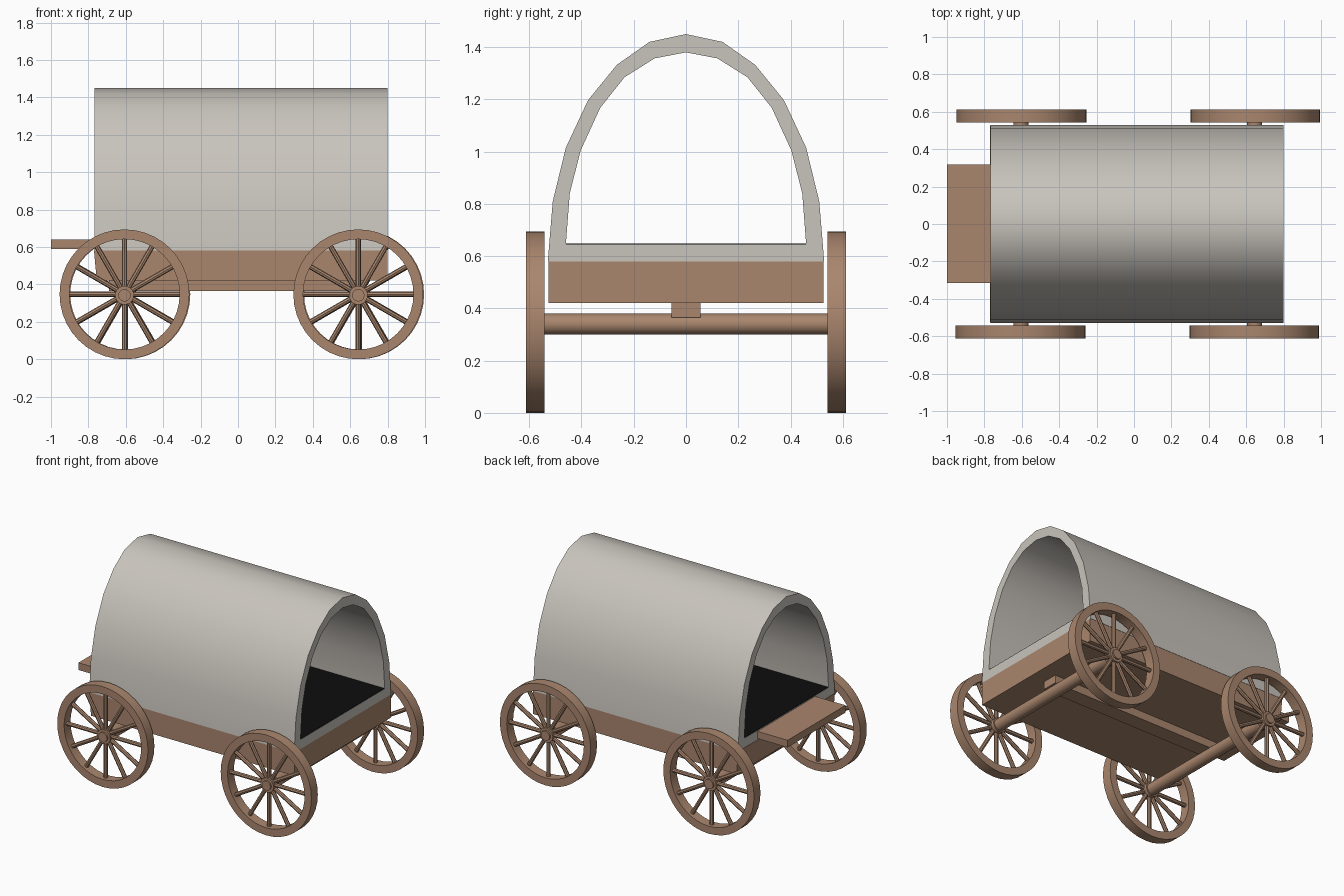
import bpy, bmesh, math
from mathutils import Matrix, Vector

if "Cube" in bpy.data.objects:
    bpy.data.objects.remove(bpy.data.objects["Cube"])


def material(name, rgb):
    m = bpy.data.materials.new(name)
    m.diffuse_color = (*rgb, 1)
    m.use_nodes = True
    m.node_tree.nodes["Principled BSDF"].inputs["Base Color"].default_value = m.diffuse_color
    return m


WOOD = material("brown wood", (0.40, 0.24, 0.155))
CANVAS = material("pale canvas", (0.58, 0.55, 0.505))
BLACK = material("black floor", (0.004, 0.004, 0.004))


def finish(name, bm, mat, smooth=None):
    bmesh.ops.recalc_face_normals(bm, faces=bm.faces)
    mesh = bpy.data.meshes.new(name)
    bm.to_mesh(mesh)
    bm.free()
    mesh.materials.append(mat)
    ob = bpy.data.objects.new(name, mesh)
    bpy.context.collection.objects.link(ob)
    if smooth:
        bpy.ops.object.select_all(action='DESELECT')
        ob.select_set(True)
        bpy.context.view_layer.objects.active = ob
        bpy.ops.object.shade_smooth_by_angle(angle=math.radians(smooth))
    return ob


def box(name, lo, hi, mat):
    bm = bmesh.new()
    bmesh.ops.create_cube(bm, size=1)
    for v in bm.verts:
        v.co = [(a + b) / 2 + c * (b - a) for a, b, c in zip(lo, hi, v.co)]
    return finish(name, bm, mat)


def rod(bm, a, b, r, sides):
    a, b = Vector(a), Vector(b)
    d = b - a
    mat = Matrix.Translation((a + b) / 2) @ d.to_track_quat('Z', 'Y').to_matrix().to_4x4()
    bmesh.ops.create_cone(bm, cap_ends=True, segments=sides, radius1=r, radius2=r,
                          depth=d.length, matrix=mat)


def wheel(name, x, side):
    bm = bmesh.new()
    z, y0, y1, n = 0.347, 0.542 * side, 0.612 * side, 40
    # rim: rectangular section swept round the axle
    rings = []
    for i in range(n):
        t = 2 * math.pi * i / n
        rings.append([bm.verts.new((x + r * math.cos(t), y, z + r * math.sin(t)))
                      for r, y in ((0.347, y0), (0.347, y1), (0.295, y1), (0.295, y0))])
    for i in range(n):
        p, q = rings[i], rings[(i + 1) % n]
        for k in range(4):
            bm.faces.new((p[k], p[(k + 1) % 4], q[(k + 1) % 4], q[k]))
    # spokes and stepped hub
    ym = (y0 + y1) / 2
    for i in range(12):
        t = math.pi * i / 6
        c, s = math.cos(t), math.sin(t)
        rod(bm, (x + 0.03 * c, ym, z + 0.03 * s), (x + 0.305 * c, ym, z + 0.305 * s), 0.014, 8)
    rod(bm, (x, y0, z - 0.005), (x, ym + 0.024 * side, z - 0.005), 0.05, 24)
    rod(bm, (x, ym, z - 0.005), (x, y1, z - 0.005), 0.033, 24)
    finish(name, bm, WOOD, 40)


# wheels and axles
for end, x in (("front", -0.605), ("rear", 0.645)):
    for label, side, dx in (("right", -1, -0.002), ("left", 1, 0.003)):
        wheel(f"{end}_{label}_wheel", x + dx, side)
    bm = bmesh.new()
    rod(bm, (x, -0.56, 0.34), (x, 0.56, 0.34), 0.04, 24)
    finish(f"{end}_axle", bm, WOOD, 40)

# wagon bed, with its front end leaning out slightly
bed = box("wagon_bed", (-0.77, -0.527, 0.42), (0.80, 0.527, 0.58), WOOD)
for v in bed.data.vertices:
    if v.co.x < 0 and v.co.z < 0.5:
        v.co.x += 0.015
box("centre_beam", (-0.69, -0.055, 0.365), (0.69, 0.055, 0.425), WOOD)
box("seat", (-1.0, -0.315, 0.59), (-0.765, 0.318, 0.64), WOOD)

# canvas cover: closed hoop section, open through the middle
outer = [(0.529, 0.58), (0.51, 0.81), (0.46, 1.015), (0.375, 1.197), (0.265, 1.332), (0.14, 1.42), (0, 1.45)]
inner = [(0.46, 0.645), (0.445, 0.84), (0.403, 1.005), (0.328, 1.168), (0.235, 1.285), (0.12, 1.357), (0, 1.38)]
bm = bmesh.new()
loops = []
for x in (-0.768, 0.80):
    for half in (outer, inner):
        pts = half + [(-y, z) for y, z in reversed(half[:-1])]
        loops.append([bm.verts.new((x, y, z)) for y, z in pts])
n = len(loops[0])
for a, b in ((0, 2), (1, 3), (0, 1), (2, 3)):
    for i in range(n):
        j = (i + 1) % n
        bm.faces.new((loops[a][i], loops[a][j], loops[b][j], loops[b][i]))
finish("canvas_cover", bm, CANVAS, 40)

# dark floor inside the cover
box("inner_floor", (-0.766, -0.46, 0.641), (0.798, 0.46, 0.648), BLACK)
